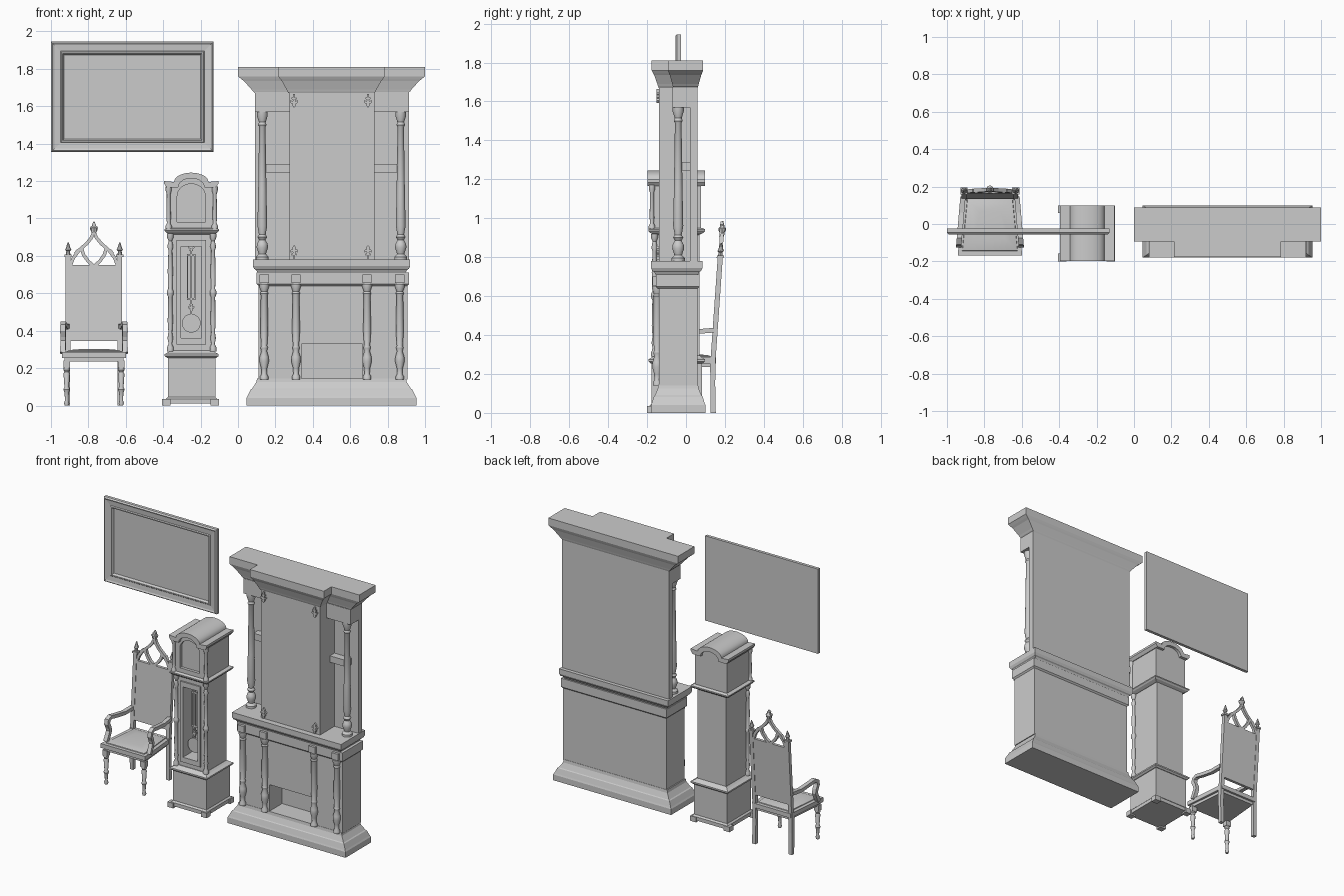
import bpy, bmesh
from math import cos, sin, pi, radians
from mathutils import Matrix, Vector

if "Cube" in bpy.data.objects:
    bpy.data.objects.remove(bpy.data.objects["Cube"])


def finish(name, bm):
    bmesh.ops.recalc_face_normals(bm, faces=bm.faces)
    me = bpy.data.meshes.new(name)
    bm.to_mesh(me)
    bm.free()
    ob = bpy.data.objects.new(name, me)
    bpy.context.collection.objects.link(ob)
    return ob


def smooth(ob):
    bpy.ops.object.select_all(action='DESELECT')
    ob.select_set(True)
    bpy.context.view_layer.objects.active = ob
    bpy.ops.object.shade_smooth_by_angle(angle=radians(35))
    return ob


def skin(name, rings):
    """Join closed rings of points and cap both ends."""
    bm = bmesh.new()
    vs = [[bm.verts.new(p) for p in r] for r in rings]
    n = len(vs[0])
    for a, b in zip(vs, vs[1:]):
        for i in range(n):
            bm.faces.new((a[i], a[(i + 1) % n], b[(i + 1) % n], b[i]))
    bm.faces.new(vs[0])
    bm.faces.new(vs[-1])
    return finish(name, bm)


def box(name, x0, x1, y0, y1, z0, z1):
    return moulding(name, x0, x1, y0, y1, 0, 0, [(z0, 0), (z1, 0)])


def moulding(name, x0, x1, y0, y1, ox, oy, prof):
    """Rectangle stack; prof is (z, fraction of overhang ox/oy)."""
    return skin(name, [[(x0 - ox * f, y0 - oy * f, z), (x1 + ox * f, y0 - oy * f, z),
                        (x1 + ox * f, y1 + oy * f, z), (x0 - ox * f, y1 + oy * f, z)] for z, f in prof])


def lathe(name, x, y, prof, seg=16):
    """Turned part; prof is (radius, z)."""
    return smooth(skin(name, [[(x + r * cos(2 * pi * i / seg), y + r * sin(2 * pi * i / seg), z)
                               for i in range(seg)] for r, z in prof]))


def prism(name, pts, d0, d1, plane='xz'):
    put = {'xz': lambda a, b, d: (a, d, b), 'yz': lambda a, b, d: (d, a, b),
           'xy': lambda a, b, d: (a, b, d)}[plane]
    return skin(name, [[put(a, b, d) for a, b in pts] for d in (d0, d1)])


def ribbon(pts, w):
    """Outline of a strip following a centre line."""
    left, right = [], []
    for i, p in enumerate(pts):
        t = (Vector(pts[min(i + 1, len(pts) - 1)]) - Vector(pts[max(i - 1, 0)])).normalized()
        left.append((p[0] - t.y * w / 2, p[1] + t.x * w / 2))
        right.append((p[0] + t.y * w / 2, p[1] - t.x * w / 2))
    return left + right[::-1]


def arch(cx, hw, z0, zs, rise, n=14):
    """Round-topped outline."""
    return [(cx - hw, z0), (cx + hw, z0)] + [(cx + hw * cos(pi * i / n), zs + rise * sin(pi * i / n))
                                             for i in range(n + 1)]


def cut(ob, cutter):
    cutter.hide_render = True
    m = ob.modifiers.new('cut', 'BOOLEAN')
    m.operation, m.solver, m.object = 'DIFFERENCE', 'EXACT', cutter
    bpy.context.view_layer.objects.active = ob
    bpy.ops.object.modifier_apply(modifier='cut')
    bpy.data.objects.remove(cutter)


def fleur(name, x, y, z, s=1, flip=1):
    half = [(.005, -.035), (.005, -.015), (.013, -.018), (.013, -.008), (.006, -.005), (.008, .005),
            (.018, -.003), (.022, .006), (.016, .014), (.008, .014), (.011, .024), (0, .038)]
    pts = half + [(-a, b) for a, b in half[-2::-1]]
    return prism(name, [(x + a * s, z + b * s * flip) for a, b in pts], y - .012, y + .005)


# ---- Fireplace: base, lower body with firebox, mantel ----
moulding('fireplace_base', .105, .895, -.14, .06, .06, .04,
         [(0, 1), (.04, 1), (.05, .9), (.085, .62), (.09, .5), (.125, .12), (.145, .05)])
body = box('fireplace_body', .11, .905, -.14, .06, .14, .70)
cut(body, box('firebox_cutter', .34, .665, -.3, .0, .145, .33))
moulding('mantel_frieze', .11, .905, -.145, .06, .01, .01, [(.64, 0), (.65, 1), (.71, 1)])
moulding('mantel_shelf', .11, .89, -.15, .055, .03, .03,
         [(.70, 0), (.725, .45), (.73, .75), (.745, 1), (.78, 1)])
lower = [(.022, .14), (.022, .155), (.014, .17), (.016, .2), (.025, .235), (.024, .26), (.015, .29),
         (.02, .31), (.016, .32), (.021, .4), (.018, .59), (.022, .6), (.017, .61), (.026, .635), (.026, .65)]
for i, x in enumerate((.14, .31, .69, .865)):
    lathe(f'lower_column_{i}', x, -.148, lower)
    box(f'column_block_{i}', x - .025, x + .025, -.172, -.13, .655, .70)

# ---- Fireplace: upper part ----
box('upper_back_wall', .09, .915, .02, .06, .775, 1.675)
box('chimney_breast', .275, .73, -.14, .055, .775, 1.675)
upper = [(.034, .78), (.034, .795), (.02, .81), (.022, .82), (.031, .845), (.028, .865), (.017, .885),
         (.026, .9), (.018, .915), (.026, .96), (.022, 1.15), (.017, 1.49), (.023, 1.5), (.018, 1.515),
         (.029, 1.55), (.029, 1.575)]
for side, x, a, b, s in (('left', .13, .09, .28, (.14, .28)), ('right', .87, .725, .915, (.725, .86))):
    lathe(f'upper_column_{side}', x, -.04, upper)
    box(f'column_lintel_{side}', a, b, -.07, .05, 1.57, 1.675)
    box(f'side_shelf_{side}', s[0], s[1], -.03, .03, 1.245, 1.29)
cornice = [(1.67, 0), (1.68, .12), (1.69, .2), (1.735, .65), (1.745, .8), (1.76, 1), (1.81, 1)]
moulding('cornice_wide', .09, .91, -.065, .06, .09, .028, cornice)
moulding('cornice_centre', .27, .73, -.14, .04, .055, .036, cornice)
for x in (.30, .695):
    fleur('fleur_top', x, -.14, 1.63, 1, -1)
    fleur('fleur_bottom', x, -.14, .82)

# ---- Picture ----
def frame_ring(x, z, y):
    return [(-.565 - x, y, 1.65 - z), (-.565 + x, y, 1.65 - z), (-.565 + x, y, 1.65 + z), (-.565 - x, y, 1.65 + z)]


skin('picture_frame', [frame_ring(.435 - i, .295 - i, y) for i, y in
                       ((0, -.025), (0, -.046), (.008, -.055), (.018, -.05), (.05, -.047), (.055, -.053),
                        (.062, -.053), (.07, -.037))])

# ---- Clock: plinth, trunk ----
C = -.25
moulding('clock_plinth', C - .125, C + .13, -.178, .083, .01, .01, [(.01, 1), (.035, 1), (.045, 0), (.265, 0)])
for x in (C - .155, C + .103):
    for y in (-.20, .058):
        box('clock_foot', x, x + .045, y, y + .042, 0, .035)
moulding('plinth_trim', C - .11, C + .115, -.165, .07, .032, .028,
         [(.255, .6), (.265, 1), (.275, 1), (.285, .4), (.295, 0)])
trunk = box('clock_trunk', C - .108, C + .113, -.16, .07, .29, .925)
cut(trunk, box('door_cutter', C - .055, C + .055, -.3, -.06, .36, .85))
door = box('clock_door', C - .078, C + .078, -.17, -.155, .325, .885)
cut(door, box('door_opening', C - .055, C + .055, -.3, 0, .36, .85))
moulding('hood_trim', C - .115, C + .12, -.165, .07, .028, .028,
         [(.915, 0), (.925, .7), (.935, 1), (.943, 1), (.95, .5)])

# ---- Clock: hood with arched roof ----
body = [(C - .12, .945), (C + .125, .945), (C + .125, 1.18), (C + .085, 1.18)]
arc = [(C + .08 * cos(pi * i / 14), 1.18 + .045 * sin(pi * i / 14)) for i in range(15)]
hood = prism('clock_hood', body + arc + [(C - .12, 1.18)], -.175, .078)
cut(hood, prism('dial_cutter', arch(C, .075, .98, 1.12, .065), -.3, -.155))
cut(hood, prism('dial_shoulder_cutter', arch(C, .058, 1.1, 1.14, .045), -.3, -.155))
outer = [(C + .092 * cos(pi * i / 14), 1.195 + .05 * sin(pi * i / 14)) for i in range(15)]
inner = [(C - .07 * cos(pi * i / 14), 1.165 + .05 * sin(pi * i / 14)) for i in range(15)]
smooth(prism('clock_roof', [(C + .13, 1.165), (C + .145, 1.185), (C + .145, 1.2)] + outer +
             [(C - .145, 1.2), (C - .145, 1.185), (C - .13, 1.165)] + inner, -.197, .098))
for x in (C - .121, C + .126):
    lathe('hood_column', x, -.175, [(.017, .945), (.017, .96), (.009, .975), (.012, 1.0), (.01, 1.13),
                                    (.016, 1.15), (.016, 1.17)], 12)
for x in (C - .112, C + .117):
    lathe('trunk_column', x, -.162, [(.018, .29), (.018, .31), (.009, .33), (.015, .36), (.01, .39), (.014, .45),
                                     (.011, .58), (.018, .595), (.018, .61), (.011, .625), (.014, .72), (.01, .83),
                                     (.016, .85), (.009, .88), (.018, .9), (.018, .92)], 12)

# ---- Clock: pendulum ----
disc = [(C + .05 * cos(2 * pi * i / 24), .44 + .05 * sin(2 * pi * i / 24)) for i in range(24)]
prism('pendulum_disc', disc, -.125, -.11)
box('pendulum_rod', C - .005, C + .005, -.12, -.11, .48, .85)
for x in (C - .024, C + .016):
    box('pendulum_side_bar', x, x + .008, -.12, -.11, .565, .81)
for z in (.565, .80):
    box('pendulum_cross_bar', C - .024, C + .024, -.12, -.11, z, z + .01)
fleur('pendulum_fleur_top', C, -.115, .84, .8)
fleur('pendulum_fleur_bottom', C, -.115, .53, .8, -1)

# ---- Chair: seat and legs ----
X = -.77


def seat_shape(i):
    return [(X - .172 + i, -.168 + i), (X + .172 - i, -.168 + i), (X + .145 - i, .155 - i), (X - .145 + i, .155 - i)]


prism('seat_frame', seat_shape(.015), .235, .27, 'xy')
prism('seat_rim', seat_shape(0), .255, .285, 'xy')
smooth(skin('seat_cushion', [[(a, b, z) for a, b in seat_shape(i)] for i, z in
                             ((.022, .28), (.025, .29), (.045, .297), (.09, .301))]))
lean = Matrix(((1, 0, 0, 0), (0, 1, .07, -.02), (0, 0, 1, 0), (0, 0, 0, 1)))
for s in (-1, 1):
    fx = X + s * .146
    box('front_leg_block', fx - .018, fx + .018, -.16, -.124, .2, .24)
    lathe('front_leg', fx, -.142, [(.01, 0), (.014, .012), (.009, .03), (.012, .07), (.018, .085), (.012, .1),
                                   (.017, .17), (.012, .18), (.018, .19), (.016, .205)], 12)
    bx = X + s * .14
    prism('back_leg', [(.127, 0), (.153, 0), (.15, .15), (.152, .29), (.124, .29), (.125, .15)],
          bx - .013, bx + .013, 'yz')
    # arm with curved support, splayed towards the front
    path = [(.145, .425), (.06, .418), (-.03, .43), (-.075, .438), (-.1, .425), (-.104, .40), (-.09, .37),
            (-.085, .345), (-.1, .31), (-.115, .28)]
    arm = prism('arm', ribbon(path, .024), X + s * .157 - .014, X + s * .157 + .014, 'yz')
    arm.data.transform(Matrix(((1, -s * .085, 0, 0), (0, 1, 0, 0), (0, 0, 1, 0), (0, 0, 0, 1))))
    # back post, finial and pointed tracery
    px = X + s * .138
    parts = [box('back_post', px - .013, px + .013, .127, .153, .27, .80),
             box('post_cap', px - .019, px + .019, .122, .158, .795, .808),
             lathe('post_finial', px, .14, [(.012, .805), (.01, .825), (.017, .832), (.013, .84), (.003, .872)], 8)]
    for name, line in (('outer_tracery', [(.128, .745), (.11, .79), (.08, .83), (.04, .865), (.015, .895), (0, .925)]),
                       ('inner_tracery', [(0, .745), (.03, .77), (.055, .805), (.068, .845)]),
                       ('side_tracery', [(.128, .80), (.1, .81), (.085, .83)][1:])):
        parts.append(prism(name, ribbon([(X + s * a, b) for a, b in line], .018), .13, .15))
    for p in parts:
        p.data.transform(lean)

# ---- Chair: back panel and centre finial ----
for p in (box('back_panel', X - .13, X + .13, .13, .15, .345, .75),
          lathe('centre_finial', X, .14, [(.013, .905), (.012, .925), (.02, .94), (.02, .948), (.012, .955),
                                          (.003, .985)], 8),
          fleur('centre_leaf', X, .14, .945, 1.0)):
    p.data.transform(lean)
